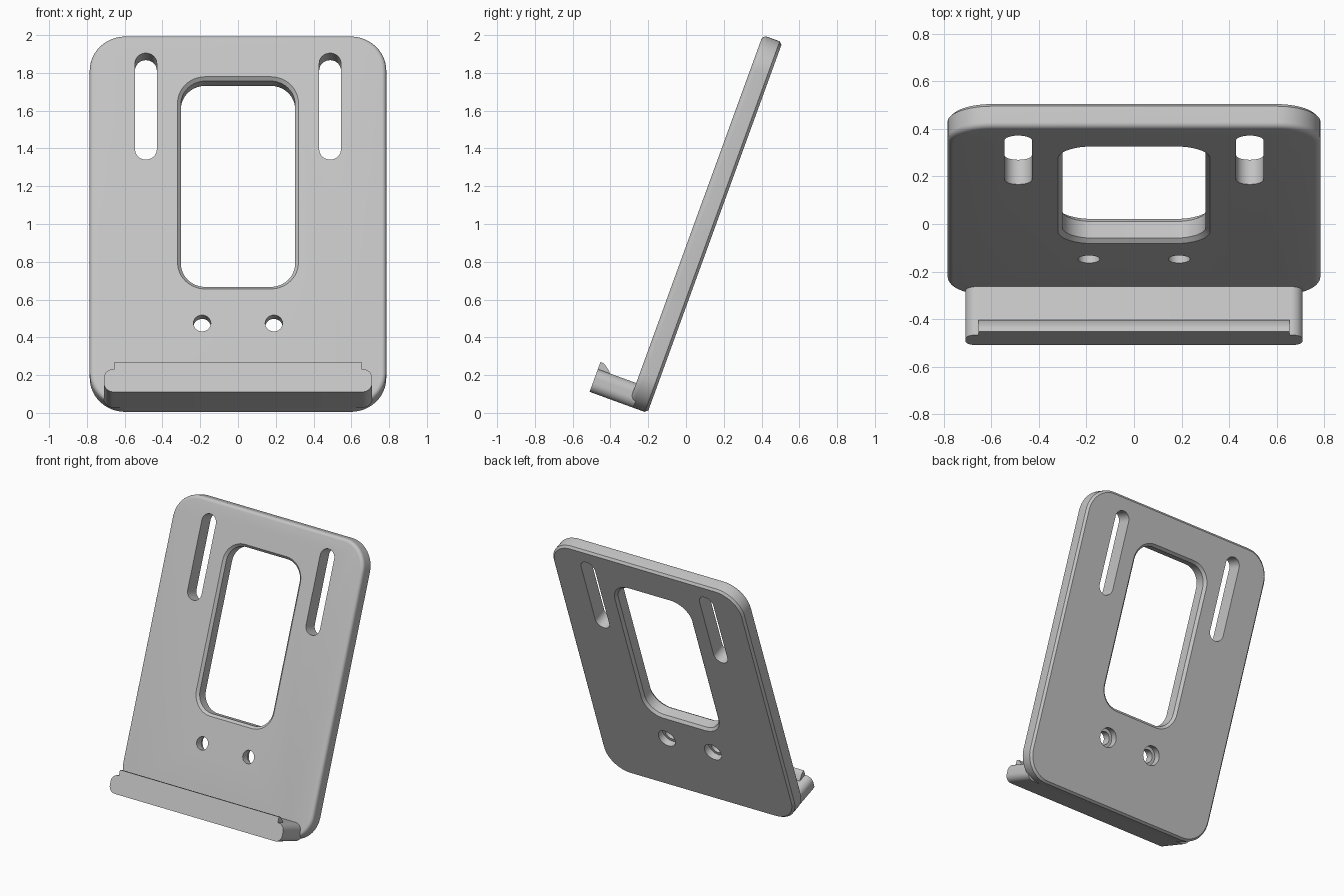
import bpy
import bmesh
from math import sin, cos, pi, radians
from mathutils import Vector

if "Cube" in bpy.data.objects:
    bpy.data.objects.remove(bpy.data.objects["Cube"], do_unlink=True)

TILT = radians(20)
BASE_Y = -0.204
THICK = 0.11
LENGTH = 2.088

grey = bpy.data.materials.new("light grey")
grey.use_nodes = True
colour = (0.55, 0.55, 0.55, 1)
grey.diffuse_color = colour
grey.node_tree.nodes["Principled BSDF"].inputs["Base Color"].default_value = colour


def place(x, u, n):
    """x across, u up along the leaning plate, n out of its front face."""
    return Vector((x, BASE_Y + u * sin(TILT) - n * cos(TILT),
                   u * cos(TILT) + n * sin(TILT)))


def rounded(x, u, half_w, half_h, r, steps=12):
    """Outline of a rounded rectangle, counter-clockwise."""
    pts = []
    for k, (sx, su) in enumerate(((1, 1), (-1, 1), (-1, -1), (1, -1))):
        for i in range(steps + 1):
            a = (k + i / steps) * pi / 2
            pts.append((x + sx * (half_w - r) + r * cos(a),
                        u + su * (half_h - r) + r * sin(a)))
    return pts


def loft(name, rings):
    """Closed solid through equal-length rings of placed points."""
    bm = bmesh.new()
    loops = [[bm.verts.new(p) for p in ring] for ring in rings]
    for a, b in zip(loops, loops[1:]):
        for i in range(len(a)):
            j = (i + 1) % len(a)
            bm.faces.new((a[i], a[j], b[j], b[i]))
    bm.faces.new(loops[0][::-1])
    bm.faces.new(loops[-1])
    bmesh.ops.remove_doubles(bm, verts=bm.verts[:], dist=1e-5)
    bmesh.ops.recalc_face_normals(bm, faces=bm.faces[:])
    mesh = bpy.data.meshes.new(name)
    bm.to_mesh(mesh)
    bm.free()
    mesh.materials.append(grey)
    obj = bpy.data.objects.new(name, mesh)
    bpy.context.collection.objects.link(obj)
    return obj


def block(name, x, u, half_w, half_h, r, layers):
    """Rounded block; layers are (grow, n) pairs from back to front."""
    return loft(name, [[place(px, pu, n) for px, pu in
                        rounded(x, u, half_w + g, half_h + g, r + g)]
                       for g, n in layers])


def activate(obj):
    bpy.ops.object.select_all(action='DESELECT')
    obj.select_set(True)
    bpy.context.view_layer.objects.active = obj


def cut(target, cutter):
    cutter.hide_render = True
    mod = target.modifiers.new("cut", 'BOOLEAN')
    mod.operation = 'DIFFERENCE'
    mod.solver = 'EXACT'
    mod.object = cutter
    activate(target)
    bpy.ops.object.modifier_apply(modifier=mod.name)
    bpy.data.objects.remove(cutter, do_unlink=True)


# Leaning back plate: chamfered back edge, rounded front edge
F = 0.025
edge = [(-F * (1 - cos(a)), THICK - F + F * sin(a))
        for a in (i * pi / 12 for i in range(7))]
plate = block("back_plate", 0, LENGTH / 2, 0.785, LENGTH / 2, 0.19,
              [(-0.015, 0), (0, 0.015)] + edge)

# Central window, chamfered on both faces
C, OVER = 0.018, 0.02
cut(plate, block("window_cutter", 0, 1.256, 0.302, 0.58, 0.13,
                 [(C + OVER, -OVER), (0, C), (0, THICK - C),
                  (C + OVER, THICK + OVER)]))

for side in (-1, 1):
    # Long upper slots
    cut(plate, block("slot_cutter", side * 0.4875, 1.687, 0.0575, 0.3, 0.0575,
                     [(0, -OVER), (0, THICK + OVER)]))
    # Screw holes, counterbored from the back
    cut(plate, block("screw_cutter", side * 0.19, 0.465, 0.046, 0.046, 0.046,
                     [(0.022, -OVER), (0.022, 0.05), (0, 0.05),
                      (0, THICK + OVER)]))

# Bottom shelf with rounded ends
shelf = block("shelf", 0, 0.064, 0.71, 0.064, 0.05,
              [(0, 0.08), (0, 0.326)])

# Retaining ridge along the shelf's front edge
profile = [(0.12, 0.255), (0.135, 0.262), (0.162, 0.297), (0.168, 0.308),
           (0.168, 0.326), (0.12, 0.326)]
ridge = loft("shelf_ridge", [[place(x, u, n) for u, n in profile]
                             for x in (-0.655, 0.655)])

for obj in (plate, shelf, ridge):
    activate(obj)
    bpy.ops.object.shade_smooth_by_angle(angle=radians(30))
